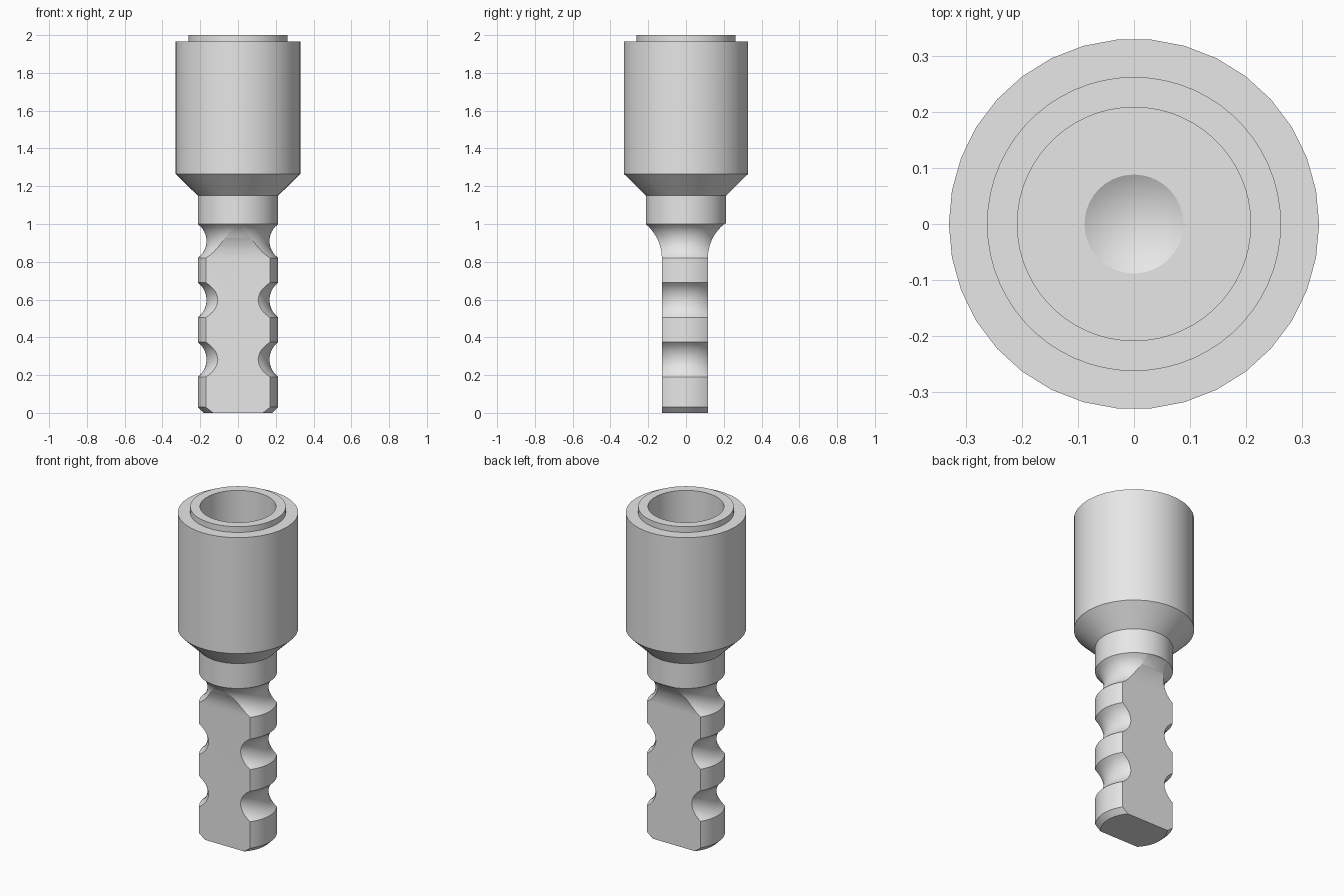
import bpy, bmesh, math

if "Cube" in bpy.data.objects:
    bpy.data.objects.remove(bpy.data.objects["Cube"])

steel = bpy.data.materials.new("steel grey")
steel.diffuse_color = (0.8, 0.8, 0.8, 1)
steel.use_nodes = True
steel.node_tree.nodes["Principled BSDF"].inputs["Base Color"].default_value = steel.diffuse_color


def make_object(name, bm):
    mesh = bpy.data.meshes.new(name)
    bm.to_mesh(mesh)
    bm.free()
    ob = bpy.data.objects.new(name, mesh)
    bpy.context.collection.objects.link(ob)
    mesh.materials.append(steel)
    return ob


def revolve(name, profile, sides):
    """Spin (radius, z) points about z; radius 0 closes to a pole."""
    bm = bmesh.new()
    rings = []
    for r, z in profile:
        if r == 0:
            rings.append([bm.verts.new((0, 0, z))] * sides)
        else:
            rings.append([bm.verts.new((r * math.cos(2 * math.pi * k / sides),
                                        r * math.sin(2 * math.pi * k / sides), z))
                          for k in range(sides)])
    for a, b in zip(rings, rings[1:]):
        for k in range(sides):
            n = (k + 1) % sides
            corners = list(dict.fromkeys((a[k], a[n], b[n], b[k])))
            bm.faces.new(corners)
    return make_object(name, bm)


def smooth(ob):
    bpy.ops.object.select_all(action='DESELECT')
    ob.select_set(True)
    bpy.context.view_layer.objects.active = ob
    bpy.ops.object.shade_smooth_by_angle(angle=math.radians(25))


R = 0.213          # shank radius


def groove(z0, z1, depth=0.046, steps=12):
    """Circular-arc groove in the shank between two heights."""
    h = (z1 - z0) / 2
    rad = (h * h + depth * depth) / (2 * depth)
    pts = []
    for i in range(steps + 1):
        t = -h + 2 * h * i / steps
        pts.append((R - depth + rad - math.sqrt(rad * rad - t * t), z0 + h + t))
    return pts


# Shank with chamfered tip, three ring grooves and plain collar
profile = [(0, 0), (0.183, 0), (R, 0.03)]
for z0, z1 in ((0.19, 0.375), (0.505, 0.69), (0.82, 1.0)):
    profile += groove(z0, z1)
profile += [(R, 1.15), (0, 1.15)]
shank = revolve("grooved_shank", profile, 68)

# Envelope that trims two flats and flares out to the collar
half, mid, rad = 0.122, -0.006, 0.23
side = [(half, -0.1)]
for i in range(13):
    t = 0.18 * i / 12
    side.append((half + rad - math.sqrt(rad * rad - t * t), 0.82 + t))
side += [(0.4, 1.06), (0.4, 1.3)]
outline = [(mid + w, z) for w, z in side] + [(mid - w, z) for w, z in reversed(side)]
bm = bmesh.new()
face = bm.faces.new([bm.verts.new((-0.5, y, z)) for y, z in outline])
ext = bmesh.ops.extrude_face_region(bm, geom=[face])
bmesh.ops.translate(bm, vec=(1, 0, 0),
                    verts=[g for g in ext["geom"] if isinstance(g, bmesh.types.BMVert)])
bmesh.ops.recalc_face_normals(bm, faces=bm.faces)
envelope = make_object("flat_cutter", bm)
envelope.hide_render = True

mod = shank.modifiers.new("flats", 'BOOLEAN')
mod.operation = 'INTERSECT'
mod.solver = 'EXACT'
mod.object = envelope
bpy.context.view_layer.objects.active = shank
bpy.ops.object.modifier_apply(modifier=mod.name)
bpy.data.objects.remove(envelope)
smooth(shank)

# Head: cone, cylinder and shoulder
head = revolve("head", [(R, 1.15), (0.33, 1.265), (0.33, 1.965), (0.25, 1.965)], 34)
smooth(head)

# Raised lip and blind bore with a conical centre pit
bore = revolve("lip_and_bore", [(0.262, 1.96), (0.262, 2.0), (0.208, 2.0),
                                (0.208, 1.27), (0.088, 1.27), (0, 1.22)], 60)
smooth(bore)
